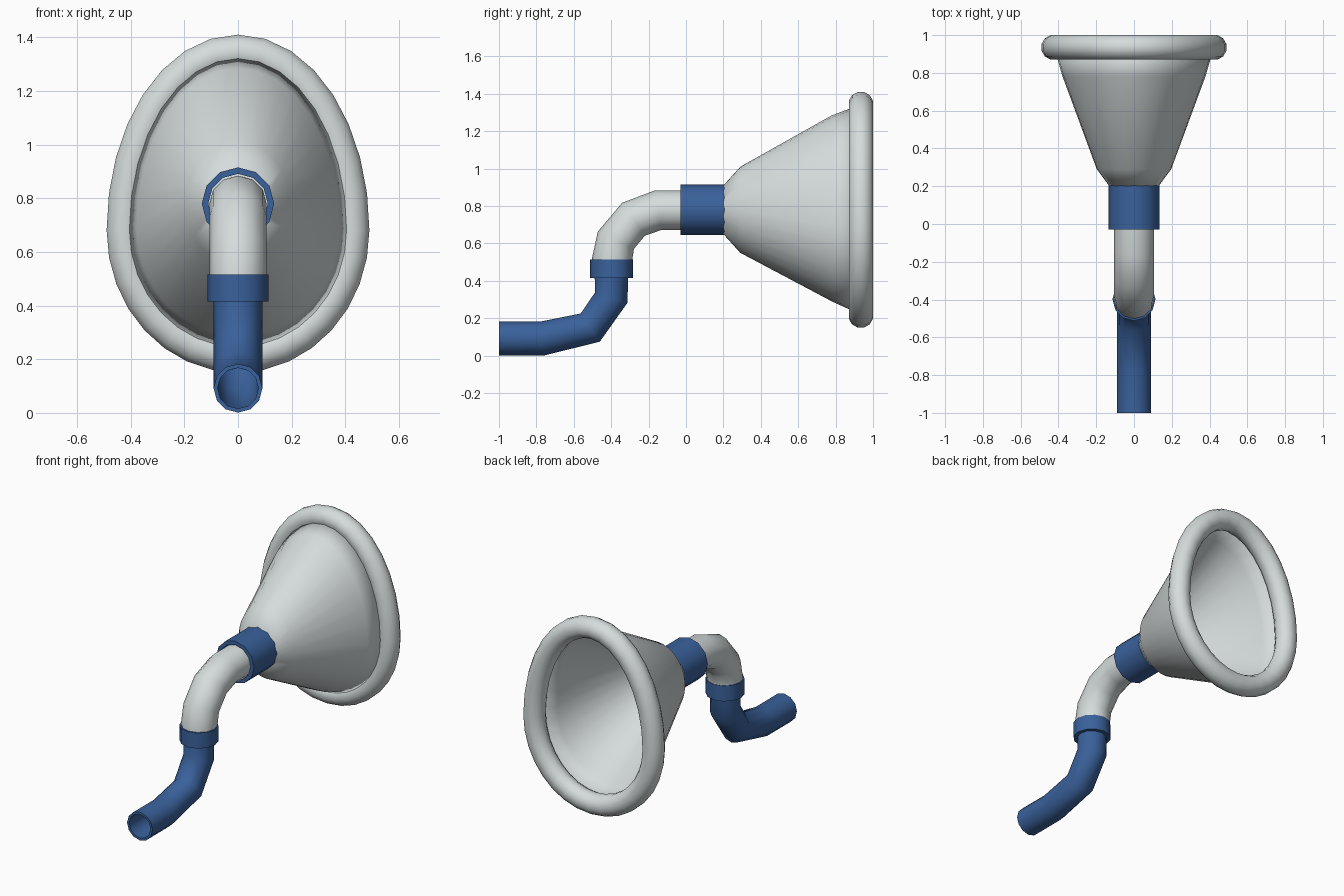
import bpy, bmesh
from math import sin, cos, pi, radians
from mathutils import Vector

cube = bpy.data.objects.get("Cube")
if cube:
    bpy.data.objects.remove(cube, do_unlink=True)


def material(name, rgb):
    m = bpy.data.materials.new(name)
    m.use_nodes = True
    m.diffuse_color = (*rgb, 1)
    m.node_tree.nodes["Principled BSDF"].inputs["Base Color"].default_value = (*rgb, 1)
    return m


GREY = material("pale grey", (0.67, 0.715, 0.72))
BLUE = material("blue plastic", (0.042, 0.12, 0.33))


def loft(name, rings, mat, closed=False, cap_start=False):
    """Skin a list of equal-sized point rings into a mesh."""
    bm = bmesh.new()
    vs = [[bm.verts.new(p) for p in ring] for ring in rings]
    n = len(vs[0])
    pairs = list(zip(vs, vs[1:])) + ([(vs[-1], vs[0])] if closed else [])
    for a, b in pairs:
        for i in range(n):
            j = (i + 1) % n
            bm.faces.new((a[i], a[j], b[j], b[i]))
    if cap_start:
        bm.faces.new(vs[0])
    bmesh.ops.recalc_face_normals(bm, faces=bm.faces)
    mesh = bpy.data.meshes.new(name)
    bm.to_mesh(mesh)
    bm.free()
    mesh.materials.append(mat)
    ob = bpy.data.objects.new(name, mesh)
    bpy.context.collection.objects.link(ob)
    bpy.ops.object.select_all(action='DESELECT')
    ob.select_set(True)
    bpy.context.view_layer.objects.active = ob
    bpy.ops.object.shade_smooth_by_angle(angle=radians(50))
    return ob


def tube(name, path, radius, wall, mat, sides=12):
    """Hollow pipe along a path of (y, z) points in the x = 0 plane."""
    pts = [Vector((0, y, z)) for y, z in path]

    def section(i, r):
        before = (pts[i] - pts[i - 1]).normalized() if i else Vector()
        after = (pts[i + 1] - pts[i]).normalized() if i < len(pts) - 1 else Vector()
        side = Vector((1, 0, 0))
        up = side.cross((before + after).normalized())
        angles = [2 * pi * k / sides for k in range(sides)]
        return [pts[i] + side * r * cos(a) + up * r * sin(a) for a in angles]

    order = range(len(pts))
    rings = [section(i, radius) for i in order]
    rings += [section(i, radius - wall) for i in reversed(order)]
    return loft(name, rings, mat, closed=True)


def egg(y, half_width, zc, up, down, n=32):
    """Egg outline facing along y."""
    out = []
    for k in range(n):
        t = 2 * pi * k / n
        out.append(Vector((half_width * cos(t), y, zc + (up if sin(t) > 0 else down) * sin(t))))
    return out


# Funnel cup, flaring from a round neck to an egg-shaped mouth
cup = loft("funnel_cup", [
    egg(0.20, 0.13, 0.78, 0.13, 0.13),
    egg(0.29, 0.197, 0.78, 0.23, 0.23),
    egg(0.78, 0.378, 0.69, 0.595, 0.40),
    egg(0.90, 0.413, 0.68, 0.65, 0.445),
], GREY, cap_start=True)
shell = cup.modifiers.new("wall", 'SOLIDIFY')
shell.thickness = 0.012
shell.offset = -1

# Rounded rim around the mouth
path = egg(0.935, 0.425, 0.68, 0.665, 0.465)
rim = []
for i, p in enumerate(path):
    tangent = path[(i + 1) % len(path)] - path[i - 1]
    out = Vector((tangent.z, 0, -tangent.x)).normalized()
    angles = [2 * pi * (k + 0.5) / 12 for k in range(12)]
    rim.append([p + 0.067 * (out * cos(a) + Vector((0, sin(a), 0))) for a in angles])
loft("mouth_rim", rim, GREY, closed=True)

# Collar joining the cup to the elbow
tube("cup_collar", [(-0.03, 0.78), (0.205, 0.78)], 0.135, 0.024, BLUE)

# Bent pipe
tube("elbow_pipe", [(0.19, 0.778), (-0.148, 0.778), (-0.28, 0.73),
                    (-0.375, 0.617), (-0.395, 0.515), (-0.398, 0.46)], 0.107, 0.015, GREY)

# Collar joining the elbow to the hose
tube("hose_collar", [(-0.398, 0.415), (-0.398, 0.515)], 0.114, 0.03, BLUE)

# Hose with an open end
tube("hose", [(-0.398, 0.47), (-0.40, 0.31), (-0.512, 0.15),
              (-0.768, 0.092), (-1.0, 0.092)], 0.091, 0.015, BLUE)
